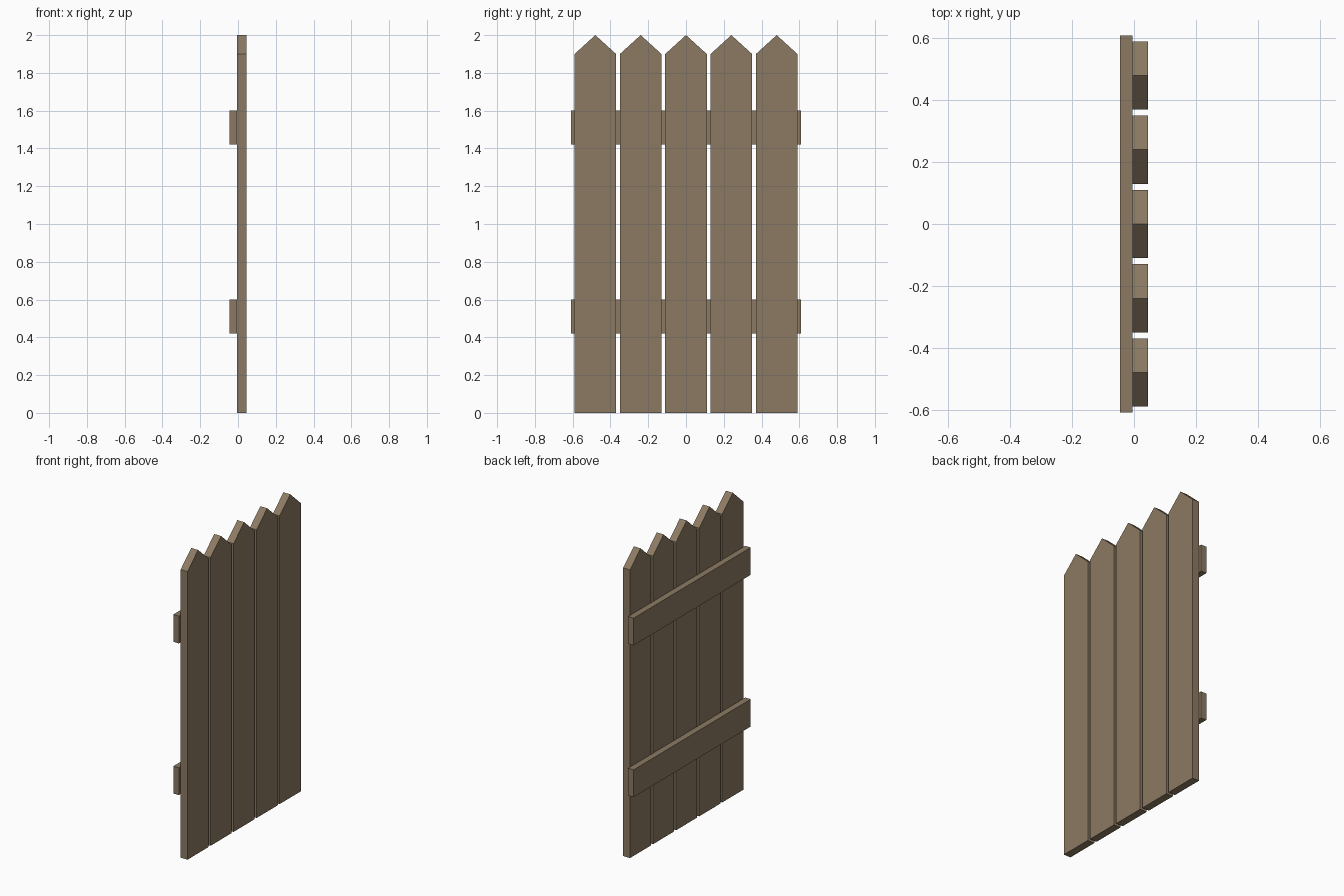
import bpy

if "Cube" in bpy.data.objects:
    bpy.data.objects.remove(bpy.data.objects["Cube"])

# Single weathered wood colour
wood = bpy.data.materials.new("weathered wood")
wood.diffuse_color = (0.262, 0.195, 0.125, 1)
wood.use_nodes = True
wood.node_tree.nodes["Principled BSDF"].inputs["Base Color"].default_value = wood.diffuse_color


def extrude_profile(name, profile, x0, x1):
    """Solid from a y-z outline, extruded along x."""
    n = len(profile)
    verts = [(x, y, z) for x in (x0, x1) for y, z in profile]
    faces = [tuple(reversed(range(n))), tuple(range(n, 2 * n))]
    faces += [(i, (i + 1) % n, n + (i + 1) % n, n + i) for i in range(n)]
    mesh = bpy.data.meshes.new(name)
    mesh.from_pydata(verts, [], faces)
    mesh.materials.append(wood)
    obj = bpy.data.objects.new(name, mesh)
    bpy.context.collection.objects.link(obj)
    return obj


# Five pointed pickets
for i in range(5):
    c = (i - 2) * 0.24
    w = 0.11
    extrude_profile(f"picket_{i + 1}",
                    [(c - w, 0), (c + w, 0), (c + w, 1.9), (c, 2.0), (c - w, 1.9)],
                    -0.005, 0.045)

# Two cross rails behind the pickets
for name, z in (("lower_rail", 0.42), ("upper_rail", 1.42)):
    extrude_profile(name, [(-0.61, z), (0.61, z), (0.61, z + 0.18), (-0.61, z + 0.18)],
                    -0.045, -0.005)
